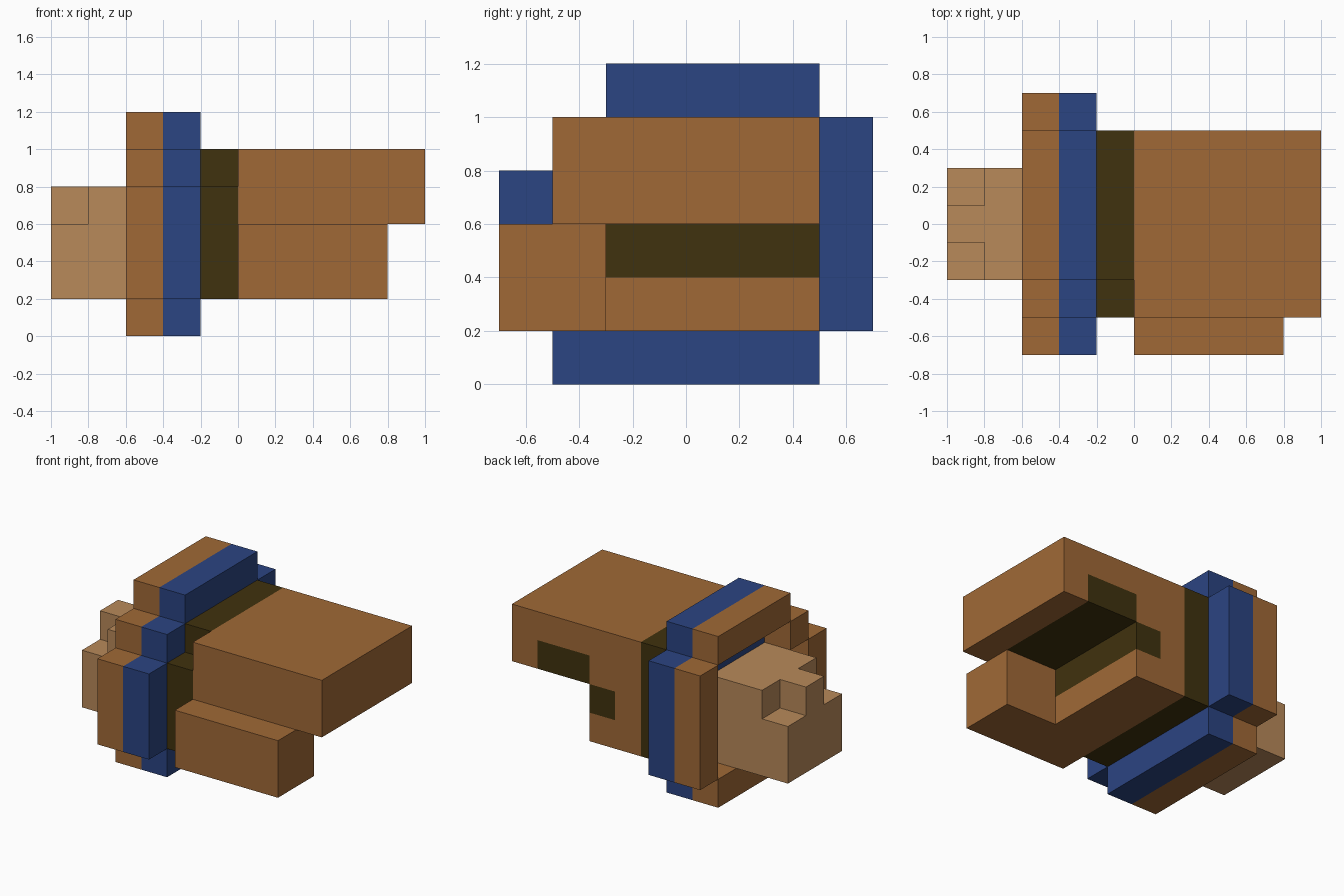
import bpy, bmesh
from mathutils import Vector

if "Cube" in bpy.data.objects:
    bpy.data.objects.remove(bpy.data.objects["Cube"])


def material(name, rgb):
    m = bpy.data.materials.new(name)
    m.diffuse_color = (*rgb, 1)
    m.use_nodes = True
    m.node_tree.nodes["Principled BSDF"].inputs["Base Color"].default_value = m.diffuse_color
    return m


BROWN = material("brown leather", (0.352, 0.141, 0.037))
TAN = material("tan skin", (0.479, 0.251, 0.102))
BLUE = material("blue trim", (0.024, 0.058, 0.223))
DARK = material("dark crease", (0.051, 0.032, 0.0044))


def extrude(name, mat, profile, axis, a, b, caps=True):
    """Extrude a flat profile along x (points are y,z) or y (points are x,z)."""
    def place(p, t):
        return (t, p[0], p[1]) if axis == "x" else (p[0], t, p[1])
    bm = bmesh.new()
    lo = [bm.verts.new(place(p, a)) for p in profile]
    hi = [bm.verts.new(place(p, b)) for p in profile]
    n = len(profile)
    sides = [bm.faces.new((lo[i], lo[(i + 1) % n], hi[(i + 1) % n], hi[i])) for i in range(n)]
    bm.faces.new(lo)
    ends = [bm.faces[-1] for _ in [bm.faces.ensure_lookup_table()]]
    ends.append(bm.faces.new(hi))
    bmesh.ops.recalc_face_normals(bm, faces=bm.faces[:])
    if not caps:
        bmesh.ops.delete(bm, geom=ends, context="FACES_ONLY")
    me = bpy.data.meshes.new(name)
    bm.to_mesh(me)
    bm.free()
    me.materials.append(mat)
    ob = bpy.data.objects.new(name, me)
    bpy.context.collection.objects.link(ob)
    return ob


def box(name, mat, x, y, z):
    return extrude(name, mat, [(x[0], z[0]), (x[1], z[0]), (x[1], z[1]), (x[0], z[1])], "y", *y)


# Curled hand: palm and fingers with notches for the dark creases
extrude("palm_and_fingers", BROWN,
        [(0, .2), (.4, .2), (.4, .4), (.2, .4), (.2, .6), (.4, .6), (.4, .8),
         (.8, .8), (.8, .6), (1, .6), (1, 1), (0, 1)], "y", -.3, .5)
box("finger_edge", BROWN, (0, 1), (-.5, -.3), (.6, 1))
box("thumb", BROWN, (0, .8), (-.7, -.3), (.2, .6))
box("finger_crease", DARK, (.4, .8), (-.3, .5), (.6, .8))
box("palm_crease", DARK, (.2, .4), (-.3, .5), (.4, .6))

# Dark section joining hand and cuff
extrude("wrist_joint", DARK,
        [(-.5, .2), (.5, .2), (.5, 1), (-.3, 1), (-.3, .8), (-.5, .8)], "x", -.2, 0, caps=False)

# Blue band, stepped at the corners
extrude("cuff_band", BLUE,
        [(-.5, 0), (.5, 0), (.5, .2), (.7, .2), (.7, 1), (.5, 1), (.5, 1.2), (-.3, 1.2),
         (-.3, 1), (-.5, 1), (-.5, .8), (-.7, .8), (-.7, .2), (-.5, .2)], "x", -.4, -.2)

# Hollow brown cuff rim behind the band
for part, y, z in (("bottom", (-.5, .5), (0, .2)), ("back", (.5, .7), (.2, 1)),
                   ("top", (-.3, .5), (1, 1.2)), ("corner", (-.5, -.3), (.8, 1)),
                   ("front", (-.7, -.5), (.2, .8))):
    box("cuff_rim_" + part, BROWN, (-.6, -.4), y, z)

# Forearm stump with a stepped end
extrude("forearm", TAN,
        [(-1, .2), (-.4, .2), (-.4, .8), (-.8, .8), (-.8, .6), (-1, .6)], "y", -.3, .3)
box("forearm_tip", TAN, (-1, -.8), (-.1, .1), (.6, .8))
